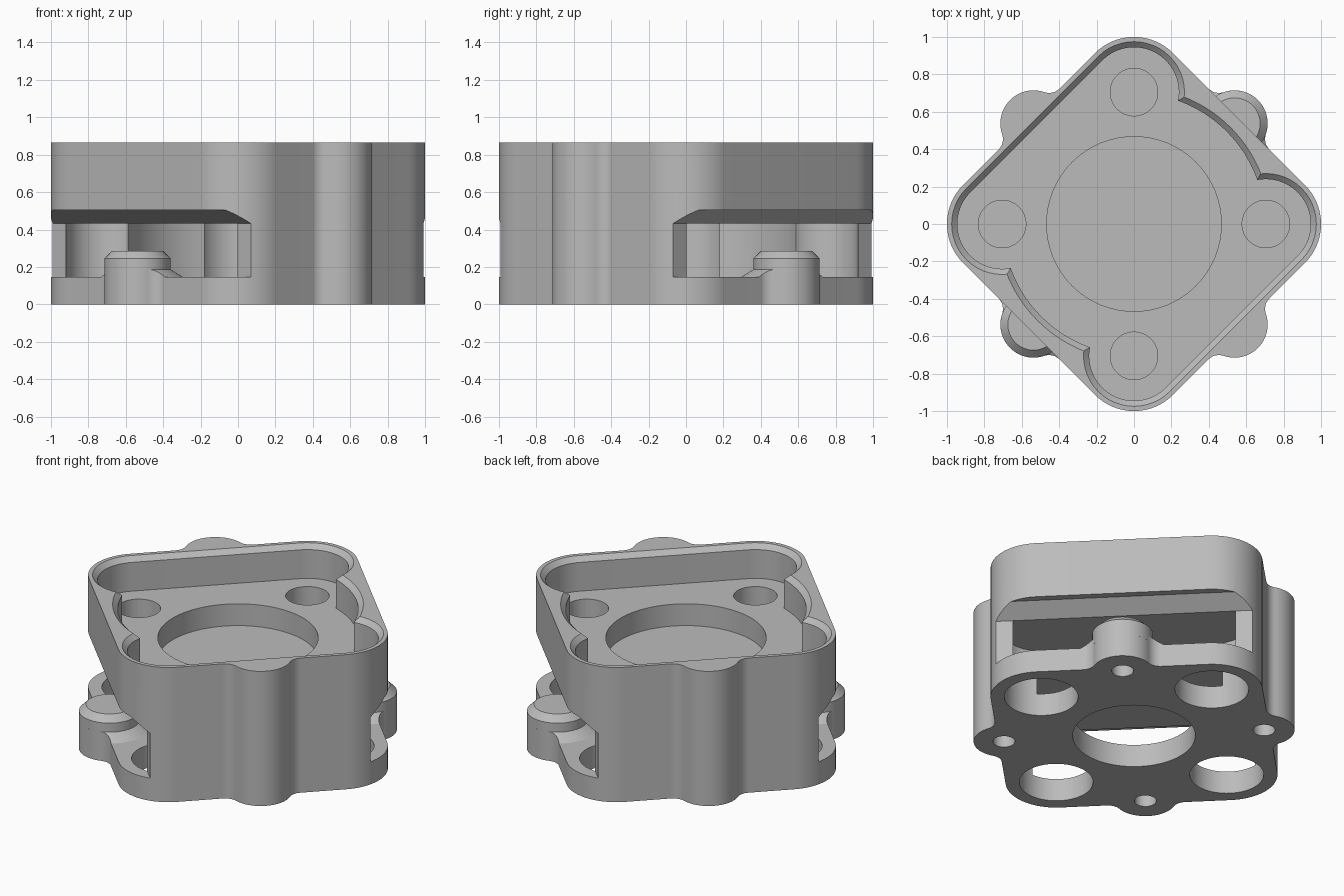
import bpy, bmesh
from math import sin, cos, pi, atan2, sqrt, radians
from mathutils import Matrix

old = bpy.data.objects.get("Cube")
if old:
    bpy.data.objects.remove(old, do_unlink=True)

grey = bpy.data.materials.new("light_grey")
grey.use_nodes = True
grey.diffuse_color = (0.5, 0.5, 0.5, 1)
grey.node_tree.nodes["Principled BSDF"].inputs["Base Color"].default_value = (0.5, 0.5, 0.5, 1)

# Shared dimensions, in a frame turned so the channel runs along local x
C, R = 0.4985, 0.295           # corner centre and radius
FACE = C + R                   # distance of the flat sides
LOBE_D, LOBE_R, FIL = 0.76, 0.177, 0.08
PLATE, UNDER, TOP = 0.145, 0.432, 0.865
FLOOR, RECESS = 0.65, 0.51
END = 0.652                    # where the side walls stop
TURN = Matrix.Rotation(pi / 4, 4, 'Z')
CORNERS = [(sx * C, sy * C) for sx in (1, -1) for sy in (1, -1)]


def arc(cx, cy, r, a0, a1, n):
    return [(cx + r * cos(a0 + (a1 - a0) * i / n), cy + r * sin(a0 + (a1 - a0) * i / n))
            for i in range(n + 1)]


def circle(cx, cy, r, n=64):
    return arc(cx, cy, r, 0, 2 * pi, n)[:-1]


def capsule(cy, r):
    return arc(C, cy, r, -pi / 2, pi / 2, 24) + arc(-C, cy, r, pi / 2, 3 * pi / 2, 24)


def box(x0, x1, y):
    return [(x0, -y), (x1, -y), (x1, y), (x0, y)]


def outline(lobes):
    """Rounded square with filleted screw lobes on the chosen sides."""
    pts = []
    d = FACE + FIL
    w = sqrt((LOBE_R + FIL) ** 2 - (d - LOBE_D) ** 2)
    a = atan2(w, LOBE_D - d)
    for k in range(4):
        side = []
        if k in lobes:
            side += arc(d, -w, FIL, pi, a, 8)
            side += arc(LOBE_D, 0, LOBE_R, a - pi, pi - a, 28)[1:]
            side += arc(d, w, FIL, -a, -pi, 8)[1:]
        side += arc(C, C, R, 0, pi / 2, 20)
        c, s = cos(k * pi / 2), sin(k * pi / 2)
        pts += [(c * x - s * y, s * x + c * y) for x, y in side]
    return pts


def loft(name, *layers):
    """Closed solid through outlines of equal length, each with its height."""
    bm = bmesh.new()
    rings = [[bm.verts.new((x, y, z)) for x, y in pts] for pts, z in layers]
    n = len(rings[0])
    bm.faces.new(rings[0][::-1])
    bm.faces.new(rings[-1])
    for lo, hi in zip(rings, rings[1:]):
        for i in range(n):
            j = (i + 1) % n
            bm.faces.new((lo[i], lo[j], hi[j], hi[i]))
    return finish(name, bm)


def finish(name, bm):
    bmesh.ops.recalc_face_normals(bm, faces=bm.faces)
    bm.transform(TURN)
    me = bpy.data.meshes.new(name)
    bm.to_mesh(me)
    bm.free()
    me.materials.append(grey)
    ob = bpy.data.objects.new(name, me)
    bpy.context.collection.objects.link(ob)
    return ob


def prism(name, pts, z0, z1):
    return loft(name, (pts, z0), (pts, z1))


def combine(ob, tool, op='DIFFERENCE'):
    mod = ob.modifiers.new(op, 'BOOLEAN')
    mod.operation, mod.solver, mod.object = op, 'EXACT', tool
    bpy.context.view_layer.objects.active = ob
    bpy.ops.object.modifier_apply(modifier=mod.name)
    bpy.data.objects.remove(tool, do_unlink=True)


def drill(ob, x, y, r, z0, z1):
    combine(ob, prism("drill", circle(x, y, r), z0, z1))


# Housing with two full-height lobes
housing = prism("housing", outline((1, 3)), PLATE, TOP)

# Open tray in the top, with a chamfered rim
RIM = 0.03
for cy in (C, -C):
    combine(housing, loft("tray_side", (capsule(cy, 0.24), FLOOR), (capsule(cy, 0.24), TOP - RIM),
                          (capsule(cy, 0.24 + 2 * RIM), TOP + RIM)))
combine(housing, loft("tray_middle", (circle(0, 0, 0.7, 128), FLOOR), (circle(0, 0, 0.7, 128), TOP - RIM),
                      (circle(0, 0, 0.7 + 2 * RIM, 128), TOP + RIM)))

# Blind recesses in the tray floor
drill(housing, 0, 0, 0.467, RECESS, TOP)
for x, y in CORNERS:
    drill(housing, x, y, 0.127, RECESS, TOP)

# Through channel with scalloped walls
LOW = PLATE - 0.1
drill(housing, 0, 0, 0.614, LOW, UNDER)
for x, y in CORNERS:
    drill(housing, x, y, 0.215, LOW, UNDER)
combine(housing, prism("channel", box(-1.2, 1.2, C), LOW, UNDER))

# Channel mouths with a sloped lip above
for s in (1, -1):
    profile = [(END, LOW), (1.2, LOW), (1.2, 0.505), (0.75, 0.505), (END, UNDER)]
    bm = bmesh.new()
    face = bm.faces.new([bm.verts.new((s * x, -1.2, z)) for x, z in profile])
    ext = bmesh.ops.extrude_face_region(bm, geom=[face])["geom"]
    bmesh.ops.translate(bm, vec=(0, 2.4, 0), verts=[g for g in ext if isinstance(g, bmesh.types.BMVert)])
    combine(housing, finish("mouth", bm))

# Base plate with four lobes
plate_shape = outline((0, 1, 2, 3))
base_plate = prism("base_plate", plate_shape, 0, PLATE)
drill(base_plate, 0, 0, 0.357, -0.1, 0.3)
for x, y in CORNERS:
    drill(base_plate, x, y, 0.215, -0.1, 0.3)

# Low chamfered bosses with a flared foot, on the open sides
parts = [housing, base_plate]
for s, name in ((1, "back_boss"), (-1, "front_boss")):
    x = s * LOBE_D
    c = circle(x, 0, LOBE_R)
    boss = loft(name, (c, PLATE), (c, 0.245), (circle(x, 0, LOBE_R - 0.04), 0.285))
    foot = loft(name + "_foot", (circle(x, 0, 0.245), PLATE), (circle(x, 0, LOBE_R - 0.01), 0.193))
    combine(foot, prism("trim", plate_shape, 0, 0.5), 'INTERSECT')
    parts += [boss, foot]

# Blind screw holes from below
for x, y in ((LOBE_D, 0), (-LOBE_D, 0), (0, LOBE_D), (0, -LOBE_D)):
    for ob in parts:
        if ob is base_plate or (ob is housing and x == 0) or (ob is not housing and x * ob.bound_box[0][0] > 0):
            drill(ob, x, y, 0.064, -0.1, 0.22)

# Smooth curves, sharp edges
for ob in bpy.context.selected_objects:
    ob.select_set(False)
for ob in parts:
    ob.select_set(True)
    bpy.context.view_layer.objects.active = ob
bpy.ops.object.shade_smooth_by_angle(angle=radians(30))
